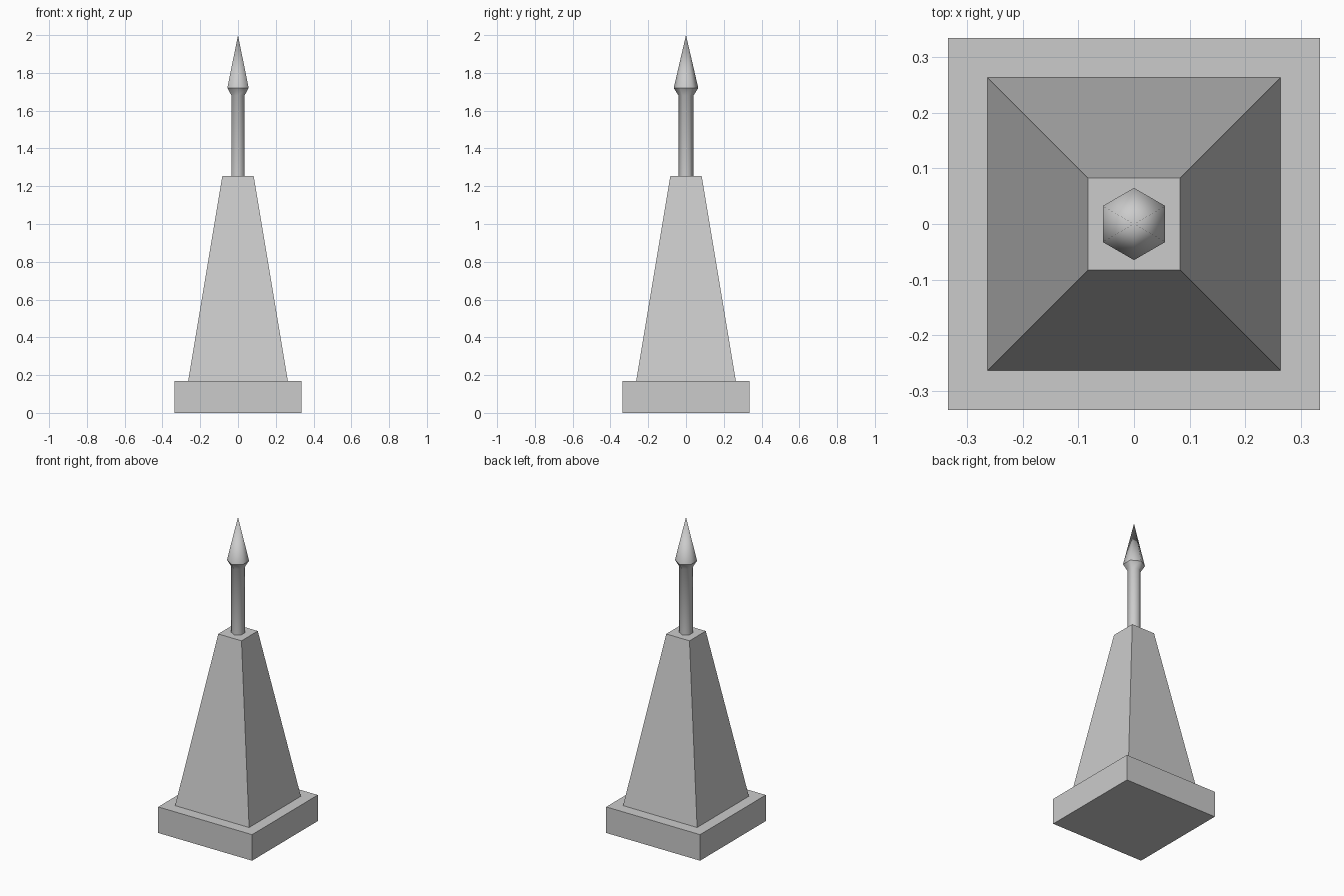
import bpy, bmesh
from math import sin, cos, pi, sqrt

cube = bpy.data.objects.get("Cube")
if cube:
    bpy.data.objects.remove(cube)

stone = bpy.data.materials.new("grey stone")
stone.use_nodes = True
GREY = (0.6, 0.6, 0.6, 1)
stone.diffuse_color = GREY
stone.node_tree.nodes["Principled BSDF"].inputs["Base Color"].default_value = GREY


def stack(name, sides, profile, turn, smooth=False, crest=None):
    """Join rings of (radius, height) into a closed solid; radius 0 is a point."""
    bm = bmesh.new()
    rings = []
    for r, z in profile:
        count = sides if r else 1
        rings.append([bm.verts.new((r * cos(turn + 2 * pi * i / sides),
                                    r * sin(turn + 2 * pi * i / sides), z))
                      for i in range(count)])
    for low, high in zip(rings, rings[1:]):
        for i in range(sides):
            j = (i + 1) % sides
            top = [high[j], high[i]] if len(high) > 1 else high
            bm.faces.new([low[i], low[j]] + top).smooth = smooth
    bm.faces.new(rings[0][::-1])
    if len(rings[-1]) > 1:
        bm.faces.new(rings[-1])
    # hard edges around the end caps and the crest
    for e in bm.edges:
        at_crest = crest and all(abs(v.co.z - crest) < 1e-4 for v in e.verts)
        if at_crest or any(len(f.verts) == sides and not f.smooth for f in e.link_faces):
            e.smooth = False
    mesh = bpy.data.meshes.new(name)
    bm.to_mesh(mesh)
    bm.free()
    mesh.materials.append(stone)
    obj = bpy.data.objects.new(name, mesh)
    bpy.context.collection.objects.link(obj)
    return obj


# Square masonry: radius is half the width times root two
D = sqrt(2)
stack("base_plinth", 4, [(0.335 * D, 0), (0.335 * D, 0.168)], pi / 4)
stack("tapered_tower", 4, [(0.264 * D, 0.168), (0.083 * D, 1.255)], pi / 4)

# Six-sided spire with a flared spear tip
stack("spire", 6, [(0.04, 1.255), (0.04, 1.68), (0.065, 1.72), (0, 2)],
      pi / 2, smooth=True, crest=1.72)
